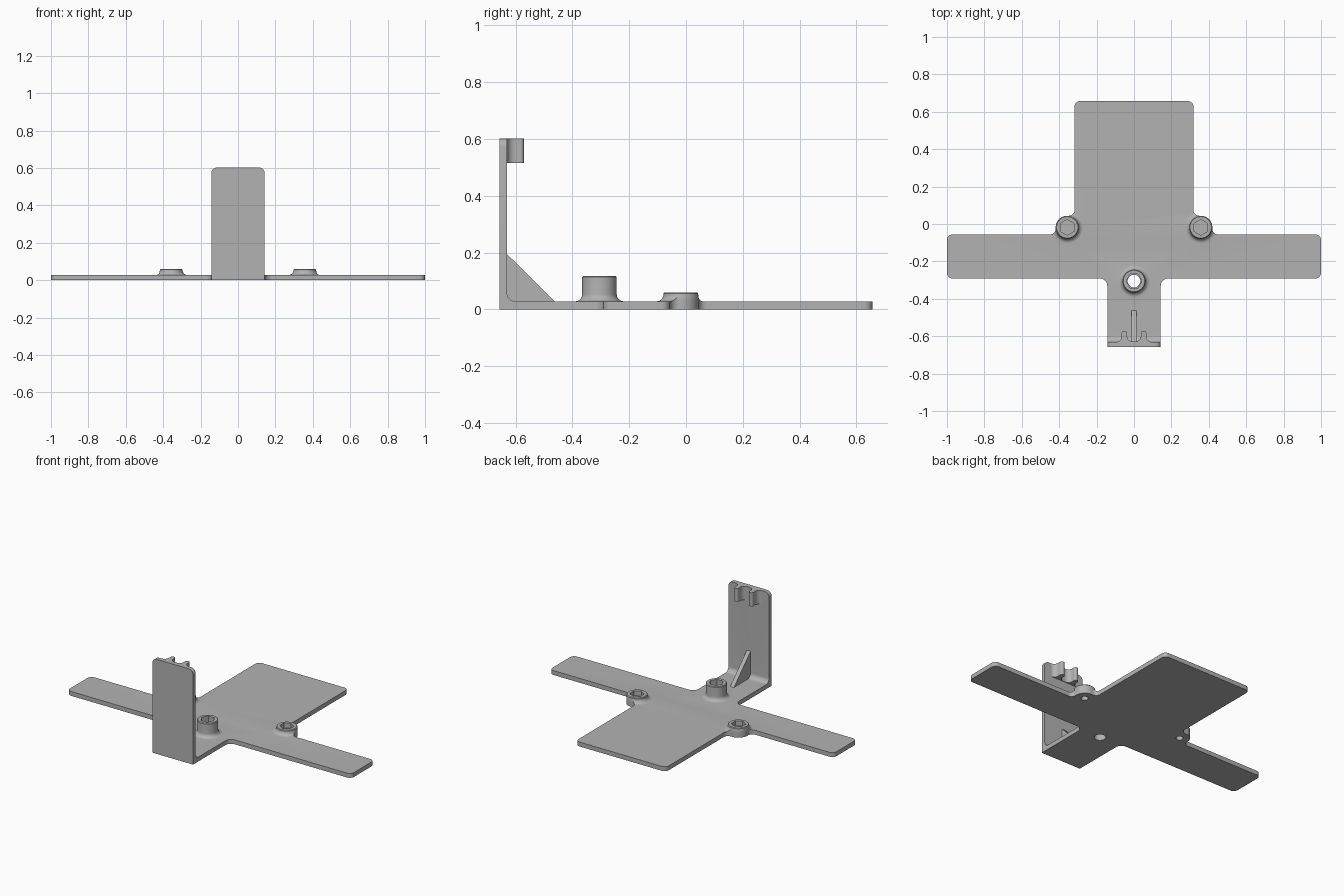
import bpy, bmesh, math
from mathutils import Vector, Matrix

if "Cube" in bpy.data.objects:
    bpy.data.objects.remove(bpy.data.objects["Cube"])

grey = bpy.data.materials.new("plain grey")
grey.use_nodes = True
grey.diffuse_color = (0.45, 0.45, 0.45, 1)
grey.node_tree.nodes["Principled BSDF"].inputs["Base Color"].default_value = grey.diffuse_color

T = 0.028            # sheet thickness
FRONT = -0.657       # front face of the upright
INNER = FRONT + 0.026
TOP = 0.602
HALF = 0.143         # half width of upright and tail
BOSS_R = 0.062


def finish(name, bm):
    bmesh.ops.recalc_face_normals(bm, faces=bm.faces)
    mesh = bpy.data.meshes.new(name)
    bm.to_mesh(mesh)
    bm.free()
    mesh.materials.append(grey)
    obj = bpy.data.objects.new(name, mesh)
    bpy.context.collection.objects.link(obj)
    return obj


def rounded(points, steps=12):
    """Round the square corners of a (x, y, radius) outline."""
    out = []
    for i, (x, y, r) in enumerate(points):
        p = Vector((x, y))
        if r == 0:
            out.append(p)
            continue
        u = (Vector(points[i - 1][:2]) - p).normalized()
        v = (Vector(points[(i + 1) % len(points)][:2]) - p).normalized()
        c = p + (u + v) * r
        for k in range(steps + 1):
            a = math.pi / 2 * k / steps
            out.append(c - r * (v * math.cos(a) + u * math.sin(a)))
    return out


def mirrored(half):
    return half + [(-x, y, r) for x, y, r in reversed(half)]


def prism(outline, low, high, side=False):
    """Extrude an outline along z, or a (y, z) outline along x."""
    bm = bmesh.new()
    face = bm.faces.new([bm.verts.new((p.x, p.y, low)) for p in rounded(outline)])
    ext = bmesh.ops.extrude_face_region(bm, geom=[face])
    moved = [g for g in ext["geom"] if isinstance(g, bmesh.types.BMVert)]
    bmesh.ops.translate(bm, verts=moved, vec=(0, 0, high - low))
    if side:
        for v in bm.verts:
            v.co = v.co.zxy
    return bm


def lathe(profile, x, y):
    bm = bmesh.new()
    vs = [bm.verts.new((r, 0, z)) for r, z in profile]
    es = [bm.edges.new(pair) for pair in zip(vs, vs[1:])]
    bmesh.ops.spin(bm, geom=vs + es, cent=(0, 0, 0), axis=(0, 0, 1),
                   angle=math.tau, steps=64, use_duplicate=False)
    bmesh.ops.remove_doubles(bm, verts=bm.verts, dist=1e-5)
    bmesh.ops.translate(bm, verts=bm.verts, vec=(x, y, 0))
    return bm


def drill(x, y, r, low, high, sides, turn=0):
    bm = bmesh.new()
    place = Matrix.Translation((x, y, (low + high) / 2)) @ Matrix.Rotation(turn, 4, "Z")
    bmesh.ops.create_cone(bm, cap_ends=True, segments=sides, radius1=r, radius2=r,
                          depth=high - low, matrix=place)
    return finish("hole_cutter", bm)


def combine(target, other, operation, keep=False):
    mod = target.modifiers.new("combine", "BOOLEAN")
    mod.operation, mod.solver, mod.object = operation, "EXACT", other
    bpy.context.view_layer.objects.active = target
    bpy.ops.object.modifier_apply(modifier=mod.name)
    if not keep:
        bpy.data.objects.remove(other)


# Flat cross-shaped plate, with bulges around the side bosses
BX, BY = 0.357, -0.018
plate_outline = mirrored([
    (0.318, 0.657, 0.03), (0.318, BY + BOSS_R, 0.03),
    (BX + BOSS_R, BY + BOSS_R, BOSS_R), (BX + BOSS_R, -0.056, 0.03),
    (1, -0.056, 0.03), (1, -0.291, 0.03), (HALF, -0.291, 0.04), (HALF, -0.58, 0)])
bracket = finish("bracket_plate", prism(plate_outline, 0, T))
guard = finish("boss_trimmer", prism(plate_outline, -0.1, 0.3))

# Upright with a filleted inner bend and rounded top corners
bm = prism([(FRONT, 0, 0), (-0.56, 0, 0), (-0.56, T, 0), (INNER, T, 0.03),
            (INNER, TOP, 0), (FRONT, TOP, 0)], -HALF, HALF, side=True)
corners = [e for e in bm.edges if all(v.co.z > TOP - 0.01 for v in e.verts)
           and abs(e.verts[0].co.x - e.verts[1].co.x) < 0.001]
bmesh.ops.bevel(bm, geom=corners, offset=0.03, segments=10, profile=0.5, affect="EDGES")
combine(bracket, finish("upright", bm), "UNION")

# Triangular gusset
combine(bracket, finish("gusset", prism(
    [(-0.645, 0.01, 0), (-0.463, 0.01, 0), (-0.463, T, 0), (INNER, 0.195, 0),
     (-0.645, 0.195, 0)], -0.013, 0.013, side=True)), "UNION")

# Two-pronged cable clip at the top of the upright
clip_outline = mirrored([
    (0.105, -0.645, 0), (0.105, INNER, 0), (0.066, INNER, 0.03),
    (0.066, -0.571, 0.013), (0.037, -0.571, 0.013), (0.037, INNER + 0.003, 0.03)])
combine(bracket, finish("cable_clip", prism(clip_outline, 0.515, TOP)), "UNION")

# Bosses with flared bases: x, y, height, hex radius, hole radius, recess floor, hex turn
bosses = [(0, -0.305, 0.118, 0.042, 0.034, 0.05, math.pi / 6),
          (BX, BY, 0.06, 0.042, 0.021, 0.03, 0),
          (-BX, BY, 0.06, 0.042, 0.021, 0.03, 0)]
flare, r = 0.025, BOSS_R - 0.001
for x, y, h, hex_r, hole_r, floor, turn in bosses:
    profile = [(0, 0.01), (r + flare, 0.01)]
    for k in range(9):
        a = math.pi / 2 * (1 - k / 8)
        profile.append((r + flare - flare * math.cos(a), T + flare - flare * math.sin(a)))
    profile += [(r, h - 0.004), (r - 0.004, h), (0, h)]
    boss = finish("boss", lathe(profile, x, y))
    combine(boss, guard, "INTERSECT", keep=True)
    combine(bracket, boss, "UNION")
    combine(bracket, drill(x, y, hole_r, -0.05, 0.2, 32), "DIFFERENCE")
    combine(bracket, drill(x, y, hex_r, floor, 0.2, 6, turn), "DIFFERENCE")
bpy.data.objects.remove(guard)

# Smooth the curved faces, keep real edges sharp
bpy.ops.object.select_all(action="DESELECT")
bracket.select_set(True)
bpy.context.view_layer.objects.active = bracket
bpy.ops.object.shade_smooth_by_angle(angle=math.radians(30))
